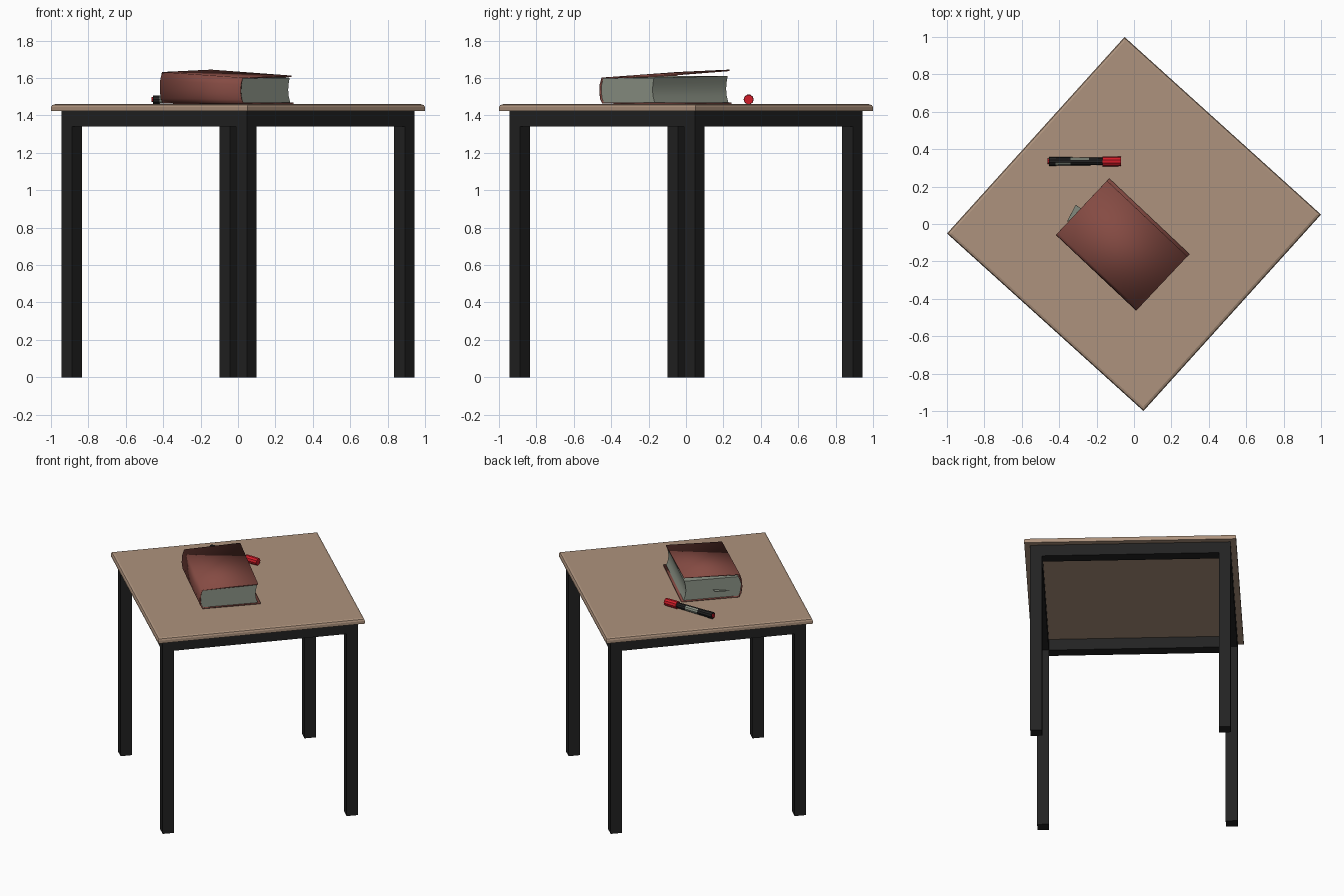
import bpy, bmesh, math
from mathutils import Matrix, Vector

if "Cube" in bpy.data.objects:
    bpy.data.objects.remove(bpy.data.objects["Cube"], do_unlink=True)


def material(name, rgb):
    m = bpy.data.materials.new(name)
    m.use_nodes = True
    m.diffuse_color = (*rgb, 1)
    m.node_tree.nodes["Principled BSDF"].inputs["Base Color"].default_value = (*rgb, 1)
    return m


WOOD = material("tan wood", (0.42, 0.29, 0.205))
BLACK = material("black metal", (0.016, 0.016, 0.016))
COVER = material("brick red cover", (0.235, 0.07, 0.056))
PAPER = material("grey paper", (0.27, 0.30, 0.245))
RED = material("bright red", (0.65, 0.012, 0.022))


def make(name, bm, mats, matrix, smooth=False):
    bmesh.ops.recalc_face_normals(bm, faces=bm.faces)
    mesh = bpy.data.meshes.new(name)
    bm.to_mesh(mesh)
    bm.free()
    for m in mats:
        mesh.materials.append(m)
    ob = bpy.data.objects.new(name, mesh)
    ob.matrix_world = matrix
    bpy.context.collection.objects.link(ob)
    if smooth:
        bpy.ops.object.select_all(action="DESELECT")
        ob.select_set(True)
        bpy.context.view_layer.objects.active = ob
        bpy.ops.object.shade_smooth_by_angle(angle=math.radians(35))
    return ob


def box(lo, hi):
    bm = bmesh.new()
    lo, hi = Vector(lo), Vector(hi)
    bmesh.ops.create_cube(bm, size=1, matrix=Matrix.Translation((lo + hi) / 2)
                          @ Matrix.Diagonal((*(hi - lo), 1)))
    return bm


# Table, turned about its centre
turn = Matrix.Rotation(math.radians(47.9), 4, "Z")
HALF, UNDER, TOP = 0.708, 1.424, 1.46
bm = box((-HALF, -HALF, UNDER), (HALF, HALF, TOP))
rim = [e for e in bm.edges if all(v.co.z > TOP - 0.001 for v in e.verts)]
bmesh.ops.bevel(bm, geom=rim, offset=0.016, segments=2, profile=0.5, affect="EDGES")
make("table_top", bm, [WOOD], turn)

# Legs and rails, one of each per side
OUT, W = 0.669, 0.078
for i, side in enumerate(("front", "right", "back", "left")):
    spin = turn @ Matrix.Rotation(i * math.pi / 2, 4, "Z")
    make(side + "_leg", box((-OUT, -OUT, 0), (W - OUT, W - OUT, UNDER)), [BLACK], spin)
    make(side + "_rail", box((W - OUT, -OUT, 1.342), (OUT - W, W - OUT, UNDER)), [BLACK], spin)

# Book: profiles across its width, swept along its length, thicker at one end
book = Matrix.Translation((-0.06, -0.109, 0)) @ Matrix.Rotation(math.radians(-43.3), 4, "Z")


def sweep(profile, half, tilt, closed):
    bm = bmesh.new()
    rows = []
    for u in (-half, half):
        rows.append([bm.verts.new((u, v, z - math.copysign(tilt, u) * (z - 1.466) / 0.15))
                     for v, z in profile])
    n = len(profile)
    for k in range(n if closed else n - 1):
        j = (k + 1) % n
        bm.faces.new((rows[0][k], rows[0][j], rows[1][j], rows[1][k]))
    if closed:
        for row in rows:
            bm.faces.new(row)
    return bm


cover = make("book_cover", sweep(
    [(0.207, 1.466), (-0.185, 1.466), (-0.199, 1.49), (-0.205, 1.53), (-0.203, 1.575),
     (-0.19, 1.614), (0.19, 1.625)], 0.295, 0.015, False), [COVER], book, True)
shell = cover.modifiers.new("thickness", "SOLIDIFY")
shell.thickness = 0.008
shell.offset = 0
make("book_pages", sweep(
    [(-0.185, 1.47), (0.19, 1.47), (0.178, 1.505), (0.174, 1.54), (0.178, 1.575),
     (0.185, 1.606), (-0.185, 1.606), (-0.2, 1.57), (-0.2, 1.5)], 0.287, 0.005, True),
    [PAPER], book, True)

# Loose page corner sticking out of the end of the book
bm = bmesh.new()
tri = [bm.verts.new(p) for p in ((-0.36, 0.01, 1.52), (-0.27, 0.075, 1.53), (-0.312, 0.102, 1.535))]
bm.faces.new(tri)
slip = make("loose_page", bm, [PAPER], Matrix())
slip.modifiers.new("thickness", "SOLIDIFY").thickness = 0.003

# Marker pen lying along x, turned from rings of (position, radius)
pen = Matrix.Translation((0, 0.335, 1.485))


def lathe(rings, sides=10):
    bm = bmesh.new()
    loops = []
    for x, r in rings:
        loops.append([bm.verts.new((x, r * math.cos(a), r * math.sin(a)))
                      for a in (2 * math.pi * k / sides for k in range(sides))])
    for a, b in zip(loops, loops[1:]):
        for k in range(sides):
            j = (k + 1) % sides
            bm.faces.new((a[k], a[j], b[j], b[k]))
    bm.faces.new(loops[0])
    bm.faces.new(loops[-1])
    return bm


bm = lathe([(-0.455, 0.024), (-0.42, 0.024), (-0.40, 0.022), (-0.34, 0.022),
            (-0.24, 0.021), (-0.16, 0.020)])
bm.normal_update()
for f in bm.faces:
    c = f.calc_center_median()
    back = -0.34 < c.x < -0.24 and c.y > 0.01
    front = -0.41 < c.x < -0.34 and c.y < -0.01
    f.material_index = 1 if back or front else 0
make("marker_body", bm, [BLACK, PAPER], pen, True)
make("marker_cap", lathe([(-0.168, 0.027), (-0.09, 0.027), (-0.07, 0.025)]), [RED], pen, True)
make("marker_end_plug", lathe([(-0.462, 0.014), (-0.45, 0.016)]), [RED], pen, True)
